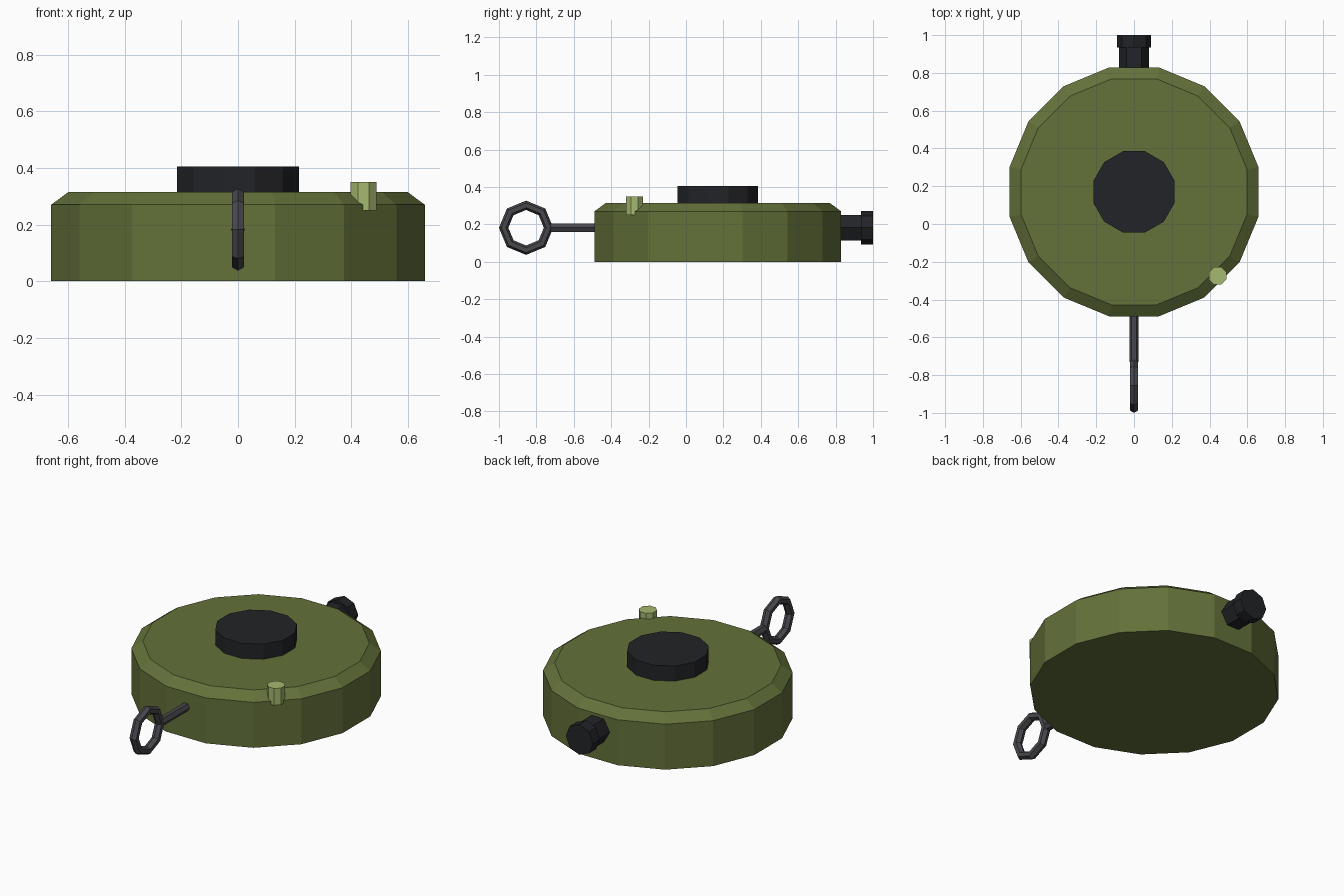
import bpy, bmesh, math
from mathutils import Matrix

if "Cube" in bpy.data.objects:
    bpy.data.objects.remove(bpy.data.objects["Cube"])


def material(name, rgb):
    m = bpy.data.materials.new(name)
    m.diffuse_color = (*rgb, 1)
    m.use_nodes = True
    m.node_tree.nodes["Principled BSDF"].inputs["Base Color"].default_value = m.diffuse_color
    return m


olive = material("olive_paint", (0.125, 0.165, 0.042))
black = material("black_rubber", (0.016, 0.017, 0.02))
lime = material("light_green", (0.38, 0.48, 0.16))
steel = material("dark_steel", (0.065, 0.065, 0.075))


def lathe(name, profile, sides, location, mat, along_y=False, phase=0.0):
    """Closed faceted solid from (radius, height) pairs; axis is z, or +y when along_y."""
    bm = bmesh.new()
    rings = []
    for r, h in profile:
        angles = [phase + 2 * math.pi * i / sides for i in range(sides)]
        rings.append([bm.verts.new((r * math.cos(a), r * math.sin(a), h)) for a in angles])
    for lo, hi in zip(rings, rings[1:]):
        for i in range(sides):
            j = (i + 1) % sides
            bm.faces.new((lo[i], lo[j], hi[j], hi[i]))
    bm.faces.new(rings[0][::-1])
    bm.faces.new(rings[-1])
    if along_y:
        bm.transform(Matrix.Rotation(-math.pi / 2, 4, 'X'))
    mesh = bpy.data.meshes.new(name)
    bm.to_mesh(mesh)
    bm.free()
    mesh.materials.append(mat)
    ob = bpy.data.objects.new(name, mesh)
    ob.location = location
    bpy.context.collection.objects.link(ob)
    return ob


CY = 0.17    # centre of the disc in y
AXIS = 0.182  # height of the side fittings

# Chamfered disc body and raised centre plate
lathe("body", [(0.672, 0), (0.672, 0.27), (0.61, 0.315)], 16, (0, CY, 0), olive,
      phase=math.pi / 16)
lathe("pressure_plate", [(0.223, 0.30), (0.223, 0.405)], 12, (0, CY, 0), black,
      phase=math.pi / 12)

# Small peg on the rim
lathe("rim_peg", [(0.05, 0.25), (0.05, 0.35)], 8, (0.443, -0.275, 0), lime,
      phase=math.pi / 8)

# Rear plug: hexagonal neck and octagonal cap
lathe("plug_neck", [(0.08, 0.79), (0.08, 0.95)], 6, (0, 0, AXIS), black, along_y=True)
lathe("plug_cap", [(0.09, 0.935), (0.09, 1.0)], 8, (0, 0, AXIS), black, along_y=True)

# Front pull pin with its ring
lathe("pin_rod", [(0.025, -0.73), (0.025, -0.45)], 6, (0, 0, AXIS), steel, along_y=True)
bpy.ops.mesh.primitive_torus_add(major_segments=8, minor_segments=6, major_radius=0.12,
                                 minor_radius=0.025, location=(0, -0.855, AXIS),
                                 rotation=(0, math.pi / 2, 0))
ring = bpy.context.object
ring.name = "pull_ring"
ring.data.materials.append(steel)
